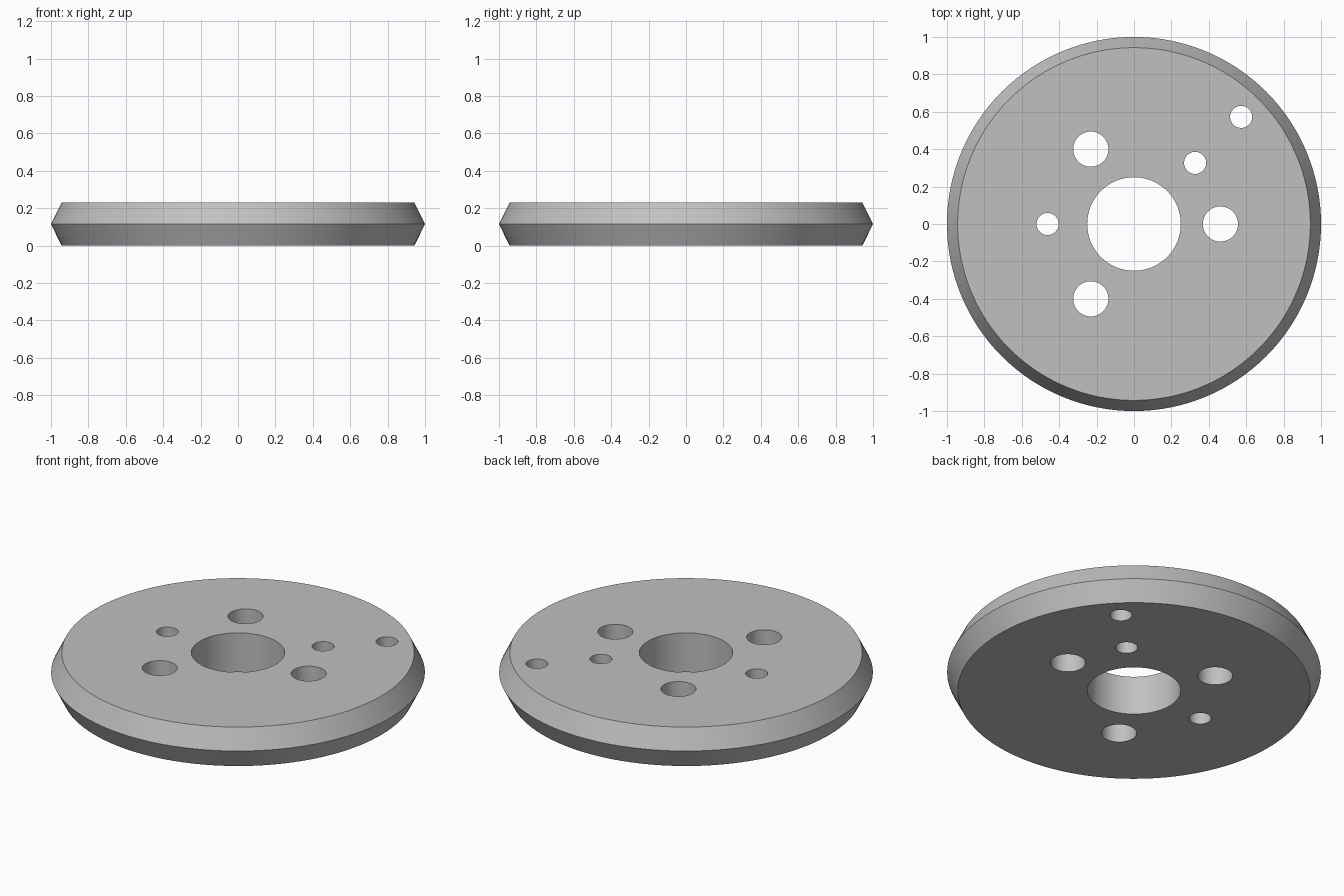
import bpy
import bmesh
import math
from mathutils import Matrix

old = bpy.data.objects.get("Cube")
if old:
    bpy.data.objects.remove(old, do_unlink=True)

HEIGHT = 0.23
RIM, FACE = 1.0, 0.943
SIDES = 128

# Plain grey metal
grey = bpy.data.materials.new("grey metal")
grey.use_nodes = True
colour = (0.53, 0.53, 0.53, 1)
grey.diffuse_color = colour
grey.node_tree.nodes["Principled BSDF"].inputs["Base Color"].default_value = colour


def make_object(name, bm):
    mesh = bpy.data.meshes.new(name)
    bmesh.ops.recalc_face_normals(bm, faces=bm.faces)
    bm.to_mesh(mesh)
    bm.free()
    mesh.materials.append(grey)
    obj = bpy.data.objects.new(name, mesh)
    bpy.context.collection.objects.link(obj)
    return obj


def polar(radius, degrees):
    a = math.radians(degrees)
    return radius * math.cos(a), radius * math.sin(a)


# Disc with a V-shaped rim: three rings joined and capped
bm = bmesh.new()
rings = []
for radius, z in ((FACE, 0), (RIM, HEIGHT / 2), (FACE, HEIGHT)):
    ring = [bm.verts.new((*polar(radius, 360 * i / SIDES), z)) for i in range(SIDES)]
    rings.append(ring)
for low, high in zip(rings, rings[1:]):
    for i in range(SIDES):
        j = (i + 1) % SIDES
        bm.faces.new((low[i], low[j], high[j], high[i]))
bm.faces.new(rings[0])
bm.faces.new(rings[-1])
disc = make_object("disc", bm)

# Holes: centre bore, three bolt holes, three small pin holes
holes = [(0.25, 0, 0, 96)]
holes += [(0.094, *polar(0.462, a), 48) for a in (0, 120, 240)]
holes += [(0.059, *polar(d, a), 48) for d, a in ((0.462, 180), (0.462, 45), (0.81, 45))]

bm = bmesh.new()
for radius, x, y, sides in holes:
    bmesh.ops.create_cone(bm, cap_ends=True, segments=sides, radius1=radius,
                          radius2=radius, depth=HEIGHT * 2,
                          matrix=Matrix.Translation((x, y, HEIGHT / 2)))
cutter = make_object("hole_cutter", bm)
cutter.hide_render = True

cut = disc.modifiers.new("holes", 'BOOLEAN')
cut.operation = 'DIFFERENCE'
cut.solver = 'EXACT'
cut.object = cutter

# Apply the cut, drop the cutter, and smooth the curved walls
bpy.ops.object.select_all(action='DESELECT')
disc.select_set(True)
bpy.context.view_layer.objects.active = disc
bpy.ops.object.modifier_apply(modifier=cut.name)
bpy.data.objects.remove(cutter, do_unlink=True)
bpy.ops.object.shade_smooth_by_angle(angle=math.radians(30))
